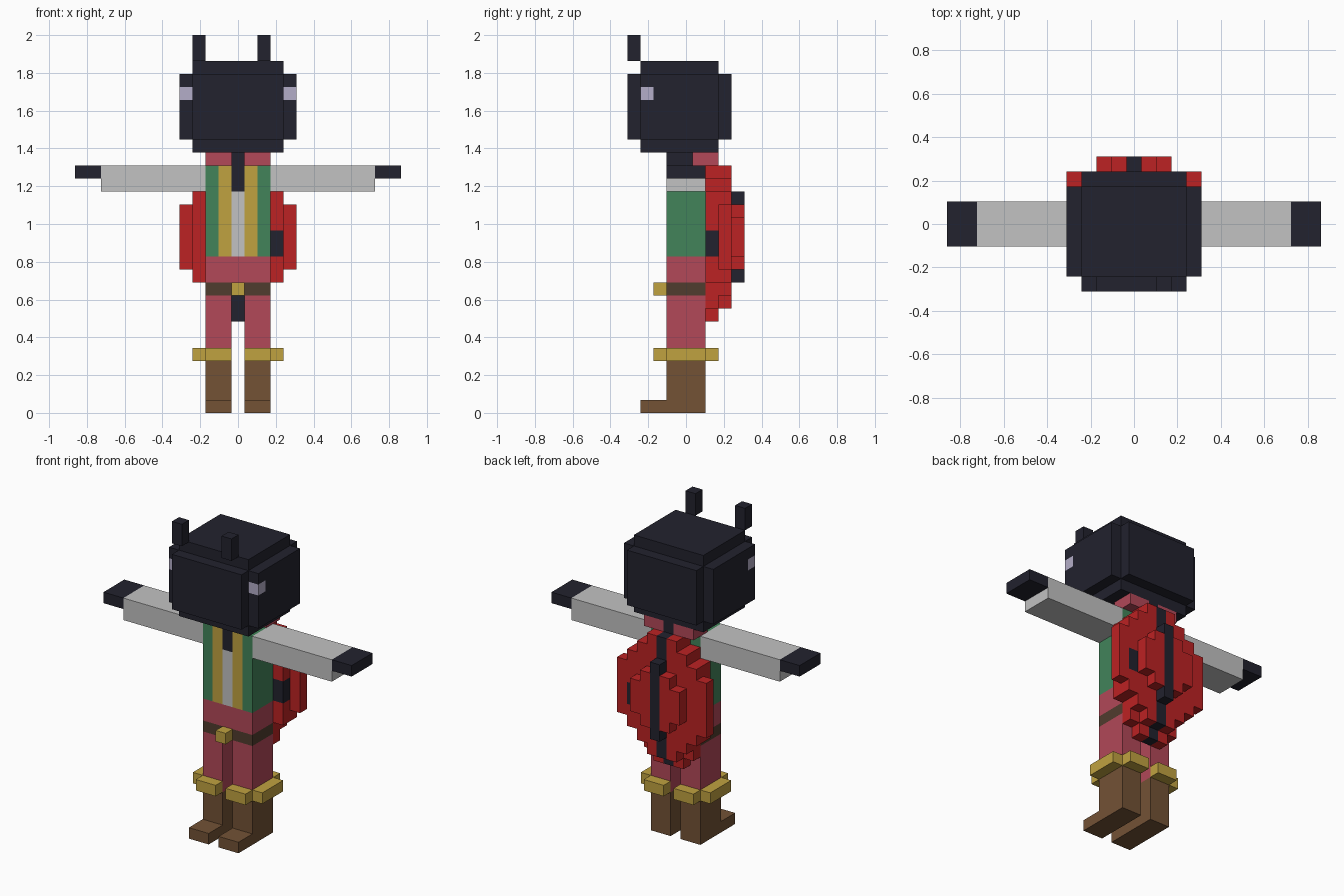
import bpy
import bmesh

# remove only the default cube
cube = bpy.data.objects.get("Cube")
if cube:
    bpy.data.objects.remove(cube, do_unlink=True)

U = 2 / 29          # one block of the grid


def linear(c):
    c /= 255
    return c / 12.92 if c <= 0.04045 else ((c + 0.055) / 1.055) ** 2.4


def material(name, *rgb):
    color = tuple(linear(c) for c in rgb) + (1.0,)
    m = bpy.data.materials.new(name)
    m.use_nodes = True
    m.diffuse_color = color
    m.node_tree.nodes["Principled BSDF"].inputs["Base Color"].default_value = color
    return m


DARK = material("dark navy", 34, 34, 46)
RED = material("shell red", 188, 34, 35)
PINK = material("rose cloth", 178, 72, 88)
GREEN = material("jacket green", 66, 132, 90)
GOLD = material("gold", 192, 162, 64)
GREY = material("shirt grey", 194, 194, 194)
BELT = material("belt brown", 80, 60, 46)
BOOT = material("boot brown", 115, 82, 53)
EYE = material("eye lavender", 180, 174, 200)


def part(name, mat, *boxes):
    """One object from boxes (x0, x1, y0, y1, z0, z1) in block units."""
    bm = bmesh.new()
    for x0, x1, y0, y1, z0, z1 in boxes:
        verts = bmesh.ops.create_cube(bm, size=1)["verts"]
        for v in verts:
            v.co = ((x0 if v.co.x < 0 else x1) * U,
                    (y0 if v.co.y < 0 else y1) * U,
                    (z0 if v.co.z < 0 else z1) * U)
    mesh = bpy.data.meshes.new(name)
    bm.to_mesh(mesh)
    bm.free()
    mesh.materials.append(mat)
    ob = bpy.data.objects.new(name, mesh)
    bpy.context.collection.objects.link(ob)
    return ob


def pair(name, mat, *boxes):
    """The same part on the left (+x) and the right (-x)."""
    part("left_" + name, mat, *boxes)
    part("right_" + name, mat, *[(-b[1], -b[0]) + b[2:] for b in boxes])


# head: core with raised front, back and side panels
part("head", DARK, (-3.5, 3.5, -3.5, 2.5, 20, 27))
part("face_panel", DARK, (-3.5, 3.5, -4.5, -3.5, 21, 26))
part("head_back_panel", DARK, (-3.5, 3.5, 2.5, 3.5, 21, 26))
pair("head_side", DARK,
     (3.5, 4.5, -2.5, 2.5, 21, 26),
     (3.5, 4.5, -3.5, -2.5, 21, 24),
     (3.5, 4.5, -3.5, -2.5, 25, 26))
pair("eye", EYE, (3.5, 4.5, -3.5, -2.5, 24, 25))
part("right_antenna", DARK, (-3.5, -2.5, -4.5, -3.5, 27, 29))
part("left_antenna", DARK, (1.5, 2.5, -4.5, -3.5, 27, 29))

# neck and collar
part("neck", DARK, (-0.5, 0.5, -1.5, 2.5, 19, 20))
pair("collar", PINK, (0.5, 2.5, 0.5, 2.5, 19, 20))

# torso
part("shirt", GREY, (-0.5, 0.5, -1.5, 1.5, 12, 17))
part("shirt_neckline", DARK, (-0.5, 0.5, -1.5, 1.5, 17, 19))
pair("jacket_trim", GOLD, (0.5, 1.5, -1.5, 1.5, 12, 19))
pair("jacket_side", GREEN, (1.5, 2.5, -1.5, 1.5, 12, 19))
part("waist", PINK, (-2.5, 2.5, -1.5, 1.5, 10, 12))
part("belt", BELT, (-2.5, 2.5, -1.5, 1.5, 9, 10))
part("buckle", GOLD, (-0.5, 0.5, -2.5, -1.5, 9, 10))

# arms
pair("sleeve", GREY, (2.5, 10.5, -1.5, 1.5, 17, 19))
pair("hand", DARK, (10.5, 12.5, -1.5, 1.5, 18, 19))

# legs
pair("leg", PINK, (0.5, 2.5, -1.5, 1.5, 4, 9))
pair("boot_cuff", GOLD,
     (0.5, 2.5, -2.5, -1.5, 4, 5),
     (0.5, 2.5, 1.5, 2.5, 4, 5),
     (2.5, 3.5, -1.5, 1.5, 4, 5))
pair("boot", BOOT, (0.5, 2.5, -1.5, 1.5, 0, 4))
pair("boot_toe", BOOT, (0.5, 2.5, -3.5, -1.5, 0, 1))

# wing shell: each layer lists the height range of its columns,
# from the centre stripe outwards
LAYERS = {
    1.5: [(7, 19), (7, 19), (8, 18), (10, 17)],
    2.5: [(8, 19), (8, 19), (9, 18), (10, 17), (11, 16)],
    3.5: [(10, 17), (11, 16), (12, 15)],
}
stripe, right_wing, left_wing, spot = [], [], [], []
for y, columns in LAYERS.items():
    for i, (z0, z1) in enumerate(columns):
        if i == 0:
            stripe.append((-0.5, 0.5, y, y + 1, z0, z1))
            continue
        x0, x1 = i - 0.5, i + 0.5
        right_wing.append((-x1, -x0, y, y + 1, z0, z1))
        if i == 3:      # dark spot on the left wing
            left_wing += [(x0, x1, y, y + 1, z0, 12), (x0, x1, y, y + 1, 14, z1)]
            spot.append((x0, x1, y, y + 1, 12, 14))
        else:
            left_wing.append((x0, x1, y, y + 1, z0, z1))
part("shell_stripe", DARK, *stripe)
part("right_wing_case", RED, *right_wing)
part("left_wing_case", RED, *left_wing)
part("wing_spot", DARK, *spot)
